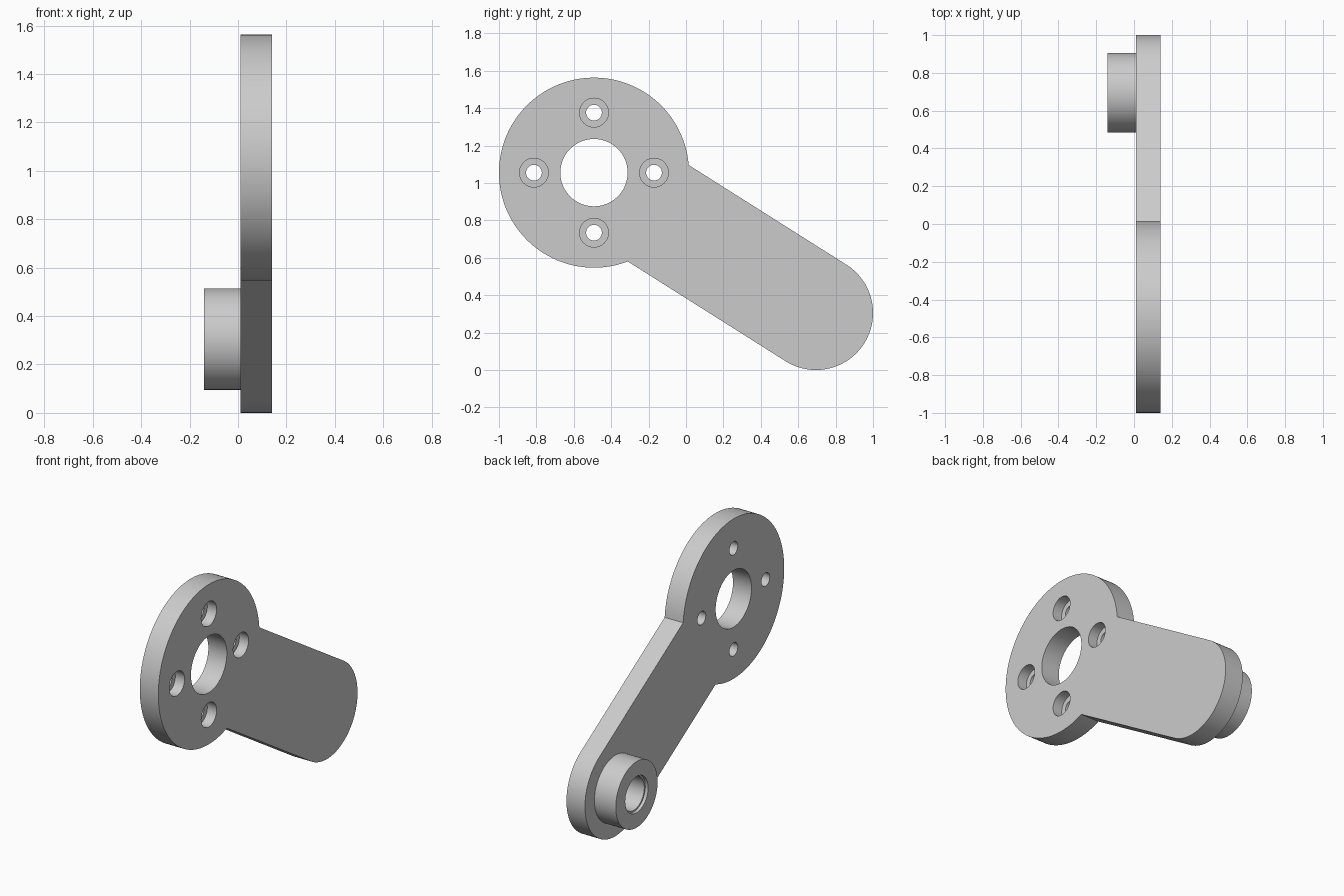
import bpy
import bmesh
from math import asin, atan2, cos, sin, pi, radians
from mathutils import Matrix, Vector

cube = bpy.data.objects.get("Cube")
if cube:
    bpy.data.objects.remove(cube, do_unlink=True)

# Main dimensions: the plate lies in the y-z plane
PLATE_BACK, PLATE_FACE, BOSS_FACE = 0.01, 0.14, -0.14
HUB, HUB_R = Vector((-0.492, 1.055)), 0.508
TIP, TIP_R = Vector((0.695, 0.305)), 0.305

grey = bpy.data.materials.new("plain grey")
grey.use_nodes = True
colour = (0.6, 0.6, 0.6, 1)
grey.diffuse_color = colour
grey.node_tree.nodes["Principled BSDF"].inputs["Base Color"].default_value = colour


def arc(centre, radius, start, end, steps):
    angles = [start + (end - start) * i / steps for i in range(steps + 1)]
    return [centre + radius * Vector((cos(a), sin(a))) for a in angles]


def prism(name, outline, x0, x1):
    """Extrude a y-z outline from x0 to x1."""
    bm = bmesh.new()
    face = bm.faces.new([bm.verts.new((x0, p.x, p.y)) for p in outline])
    grown = bmesh.ops.extrude_face_region(bm, geom=[face], use_keep_orig=True)
    moved = [v for v in grown["geom"] if isinstance(v, bmesh.types.BMVert)]
    bmesh.ops.translate(bm, verts=moved, vec=(x1 - x0, 0, 0))
    bmesh.ops.recalc_face_normals(bm, faces=bm.faces)
    mesh = bpy.data.meshes.new(name)
    bm.to_mesh(mesh)
    bm.free()
    mesh.materials.append(grey)
    obj = bpy.data.objects.new(name, mesh)
    bpy.context.collection.objects.link(obj)
    return obj


def cylinder(name, centre, radius, x0, x1, steps=64):
    return prism(name, arc(centre, radius, 0, 2 * pi, steps)[:-1], x0, x1)


def activate(obj):
    bpy.ops.object.select_all(action="DESELECT")
    obj.select_set(True)
    bpy.context.view_layer.objects.active = obj


def drill(obj, centre, radius, x0, x1):
    """Cut a round hole along x."""
    cutter = cylinder("cutter", centre, radius, x0, x1)
    cutter.hide_render = True
    mod = obj.modifiers.new("hole", "BOOLEAN")
    mod.operation, mod.solver, mod.object = "DIFFERENCE", "EXACT", cutter
    activate(obj)
    bpy.ops.object.modifier_apply(modifier=mod.name)
    bpy.data.objects.remove(cutter, do_unlink=True)


# Arm plate: round hub running into a straight arm with a round tip
along = TIP - HUB
lean = atan2(along.y, along.x)
half = asin(TIP_R / HUB_R)
outline = arc(HUB, HUB_R, lean + half, lean + 2 * pi - half, 110)
outline += arc(TIP, TIP_R, lean - pi / 2, lean + pi / 2, 48)
plate = prism("arm_plate", outline, PLATE_BACK, PLATE_FACE)

# Hub bore and four counterbored screw holes
drill(plate, HUB, 0.18, -0.1, 0.3)
for i in range(4):
    spot = HUB + 0.321 * Vector((cos(i * pi / 2), sin(i * pi / 2)))
    drill(plate, spot, 0.042, -0.1, 0.3)
    drill(plate, spot, 0.077, 0.075, 0.3)

# Boss on the back of the tip, with a stepped blind bore
boss = cylinder("tip_boss", TIP, 0.21, BOSS_FACE, PLATE_BACK, 80)
drill(boss, TIP, 0.105, -0.3, 0.3)
drill(boss, TIP, 0.115, -0.3, BOSS_FACE + 0.02)
drill(plate, TIP, 0.105, -0.1, 0.07)

for part in (plate, boss):
    activate(part)
    bpy.ops.object.shade_smooth_by_angle(angle=radians(30))
